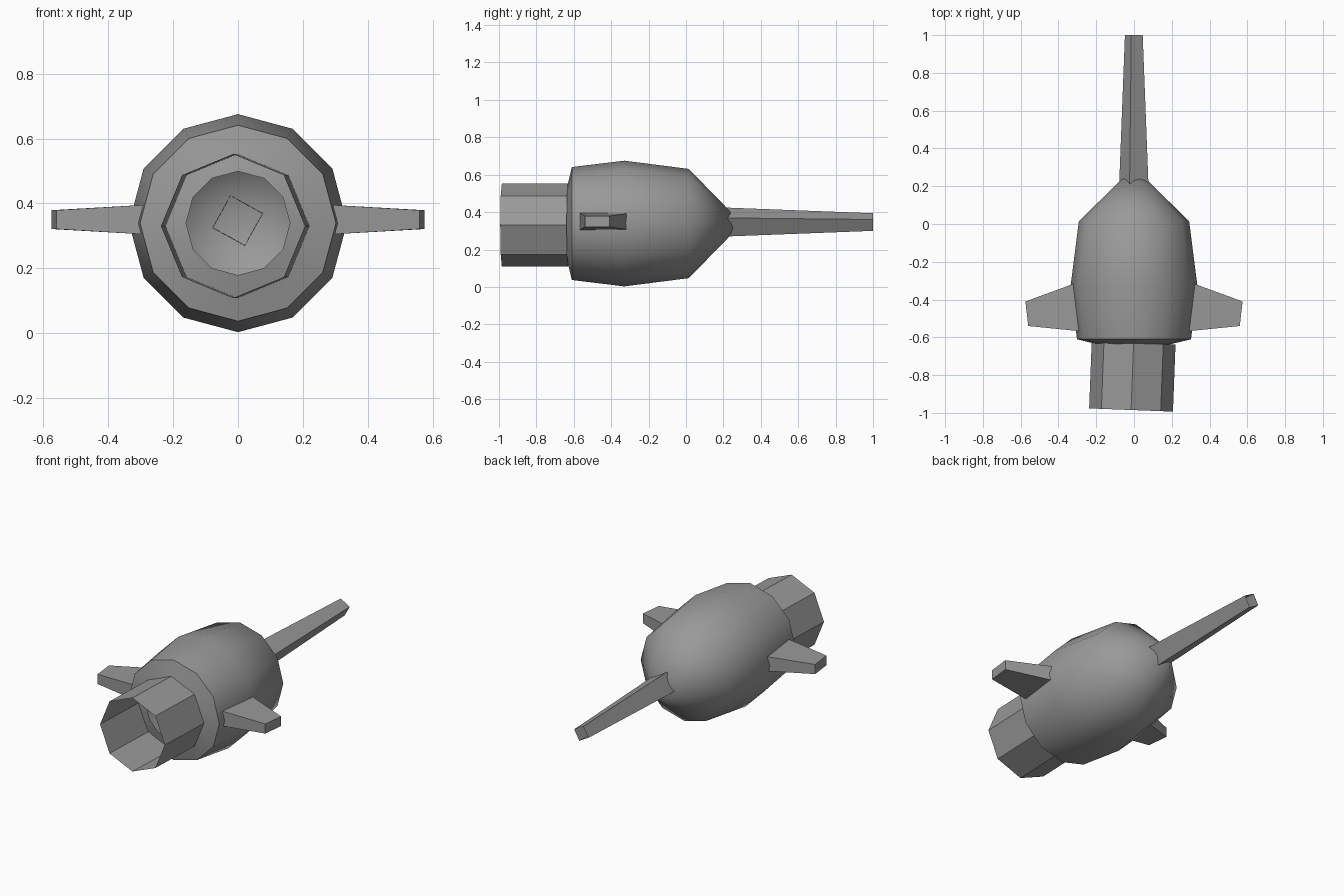
import bpy, bmesh, math
from mathutils import Matrix, Vector

cube = bpy.data.objects.get("Cube")
if cube:
    bpy.data.objects.remove(cube)

grey = bpy.data.materials.new("plain_grey")
grey.use_nodes = True
grey.diffuse_color = (0.32, 0.32, 0.32, 1)
grey.node_tree.nodes["Principled BSDF"].inputs["Base Color"].default_value = (0.32, 0.32, 0.32, 1)


def finish(name, bm, smooth_angle=None):
    bmesh.ops.recalc_face_normals(bm, faces=bm.faces)
    mesh = bpy.data.meshes.new(name)
    bm.to_mesh(mesh)
    bm.free()
    mesh.materials.append(grey)
    obj = bpy.data.objects.new(name, mesh)
    bpy.context.collection.objects.link(obj)
    if smooth_angle:
        bpy.ops.object.select_all(action='DESELECT')
        obj.select_set(True)
        bpy.context.view_layer.objects.active = obj
        bpy.ops.object.shade_smooth_by_angle(angle=math.radians(smooth_angle))
    return obj


def lathe(name, profile, sides, centre, turn=0, smooth_angle=None):
    """Open rings of (y, radius) around the long axis; radius 0 closes to a point."""
    bm = bmesh.new()
    rings = []
    for y, r in profile:
        ring = []
        for i in range(sides):
            a = math.radians(turn) + math.tau * i / sides
            ring.append(bm.verts.new((centre[0] + r * math.sin(a), y,
                                      centre[1] + r * math.cos(a))))
        rings.append(ring)
    for a, b in zip(rings, rings[1:]):
        for i in range(sides):
            j = (i + 1) % sides
            bm.faces.new((a[i], a[j], b[j], b[i]))
    bmesh.ops.remove_doubles(bm, verts=bm.verts, dist=0.0001)
    return finish(name, bm, smooth_angle)


# Rounded body with an open front collar and a pointed rear
lathe("body", [(-0.645, 0.16), (-0.61, 0.302), (-0.33, 0.336),
               (0.015, 0.292), (0.30, 0)], 12, (0, 0.339), 0, 50)

# Thin open nozzle, yawed slightly
nozzle = lathe("front_nozzle", [(-0.985, 0.222), (-0.63, 0.222)], 8, (0, 0.33))
pivot = Matrix.Translation((-0.002, -0.63, 0))
nozzle.data.transform(pivot @ Matrix.Rotation(math.radians(-2.2), 4, 'Z')
                      @ Matrix.Translation((0, 0.63, 0)))

# Long tapering four-sided tail
lathe("tail", [(0.2, 0.081), (1.0, 0.049)], 4, (-0.001, 0.347), -16, 50)


# Stubby tapering side fins
def fin(name, side):
    bm = bmesh.new()
    sections = [[(0.26, -0.57), (0.26, -0.295)], [(0.56, -0.54), (0.575, -0.41)]]
    loops = []
    for (front, back), half in zip(sections, (0.047, 0.029)):
        corners = [(front, -half), (back, -half), (back, half), (front, half)]
        loops.append([bm.verts.new((side * p[0], p[1], 0.35 + h)) for p, h in corners])
    root, tip = loops
    for i in range(4):
        j = (i + 1) % 4
        bm.faces.new((root[i], root[j], tip[j], tip[i]))
    bm.faces.new(tip)
    bm.faces.new(root[::-1])
    finish(name, bm)


fin("left_fin", 1)
fin("right_fin", -1)
